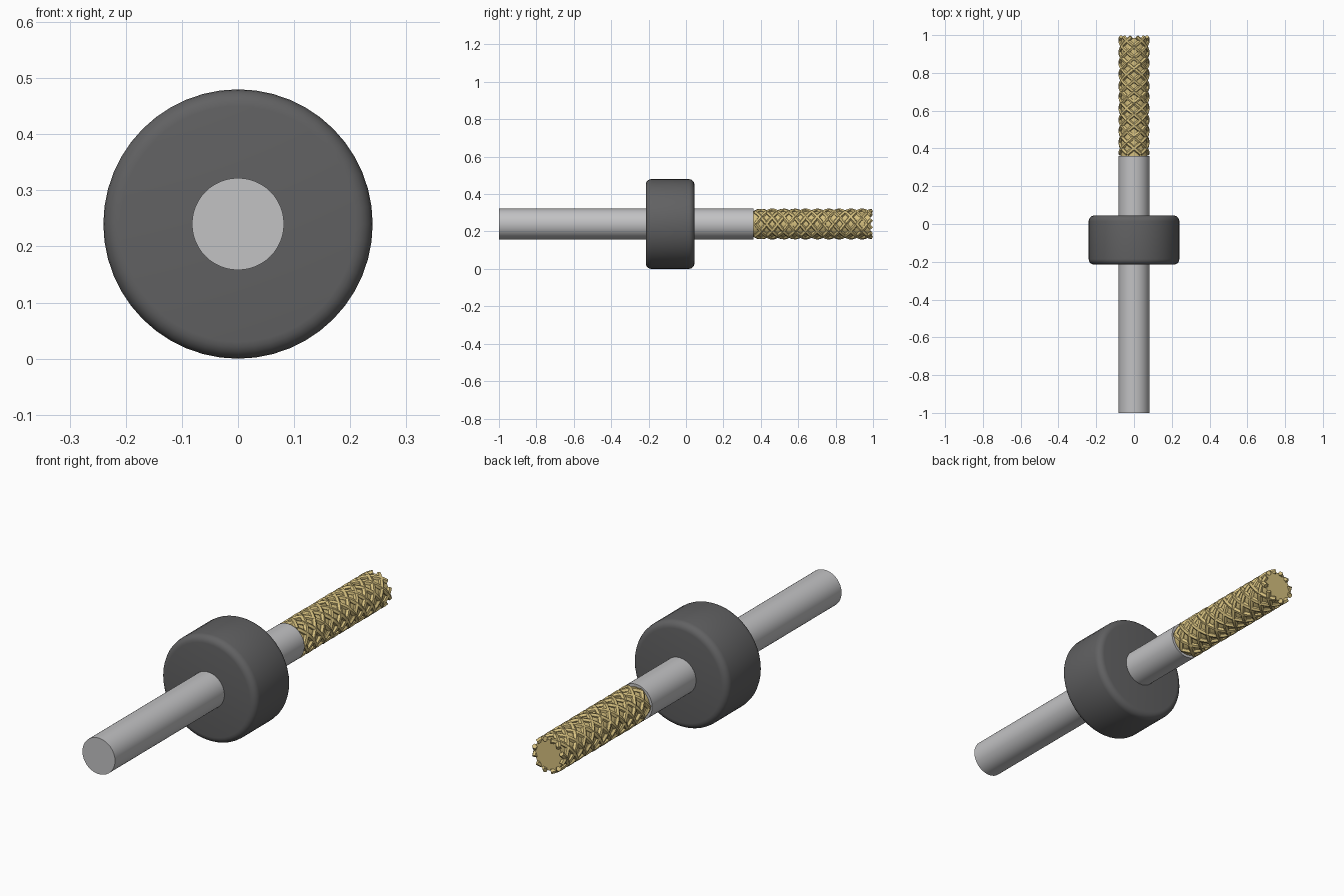
import bpy
from math import pi, cos, sin, radians

AXIS_Z = 0.24

cube = bpy.data.objects.get("Cube")
if cube:
    bpy.data.objects.remove(cube, do_unlink=True)


def material(name, rgb):
    mat = bpy.data.materials.new(name)
    mat.use_nodes = True
    mat.diffuse_color = (*rgb, 1)
    mat.node_tree.nodes["Principled BSDF"].inputs["Base Color"].default_value = (*rgb, 1)
    return mat


def smooth(obj):
    bpy.ops.object.select_all(action="DESELECT")
    obj.select_set(True)
    bpy.context.view_layer.objects.active = obj
    bpy.ops.object.shade_smooth_by_angle(angle=radians(40))


def rod(name, radius, y0, y1, mat, sides, bevel=0):
    """Cylinder lying along y between y0 and y1."""
    bpy.ops.mesh.primitive_cylinder_add(
        vertices=sides, radius=radius, depth=y1 - y0,
        location=(0, (y0 + y1) / 2, AXIS_Z), rotation=(pi / 2, 0, 0))
    obj = bpy.context.object
    obj.name = name
    obj.data.materials.append(mat)
    if bevel:
        mod = obj.modifiers.new("Rounded rim", "BEVEL")
        mod.width, mod.segments = bevel, 5
        bpy.ops.object.modifier_apply(modifier=mod.name)
    smooth(obj)
    return obj


steel = material("Steel grey", (0.54, 0.54, 0.55))
rubber = material("Dark rubber", (0.12, 0.12, 0.123))
brass = material("Brass", (0.66, 0.52, 0.21))

# Shaft, collar and the core under the knurling
rod("shaft", 0.082, -1, 0.36, steel, 48)
rod("collar", 0.24, -0.215, 0.045, rubber, 48, 0.03)
rod("knurl_core", 0.07, 0.355, 0.986, brass, 32)

# Knurled grip: crossing helical ridges, six starts in each direction
STARTS, LEAD, STEPS = 6, 0.36, 72
Y0, Y1, RIDGE = 0.371, 0.99, 0.0115
curve = bpy.data.curves.new("knurl_ridges", "CURVE")
curve.dimensions = "3D"
curve.bevel_depth = RIDGE
curve.bevel_resolution = 1
curve.use_fill_caps = True
for hand in (-1, 1):
    for start in range(STARTS):
        spline = curve.splines.new("POLY")
        spline.points.add(STEPS)
        for i, point in enumerate(spline.points):
            y = Y0 + (Y1 - Y0) * i / STEPS
            a = hand * 2 * pi * (y - Y0) / LEAD + 2 * pi * start / STARTS
            r = 0.083 - RIDGE
            point.co = (r * cos(a), y, AXIS_Z + r * sin(a), 1)
ridges = bpy.data.objects.new("knurl_ridges", curve)
bpy.context.collection.objects.link(ridges)
curve.materials.append(brass)

# Turn the ridges into a mesh
bpy.ops.object.select_all(action="DESELECT")
ridges.select_set(True)
bpy.context.view_layer.objects.active = ridges
bpy.ops.object.convert(target="MESH")
smooth(bpy.context.object)
